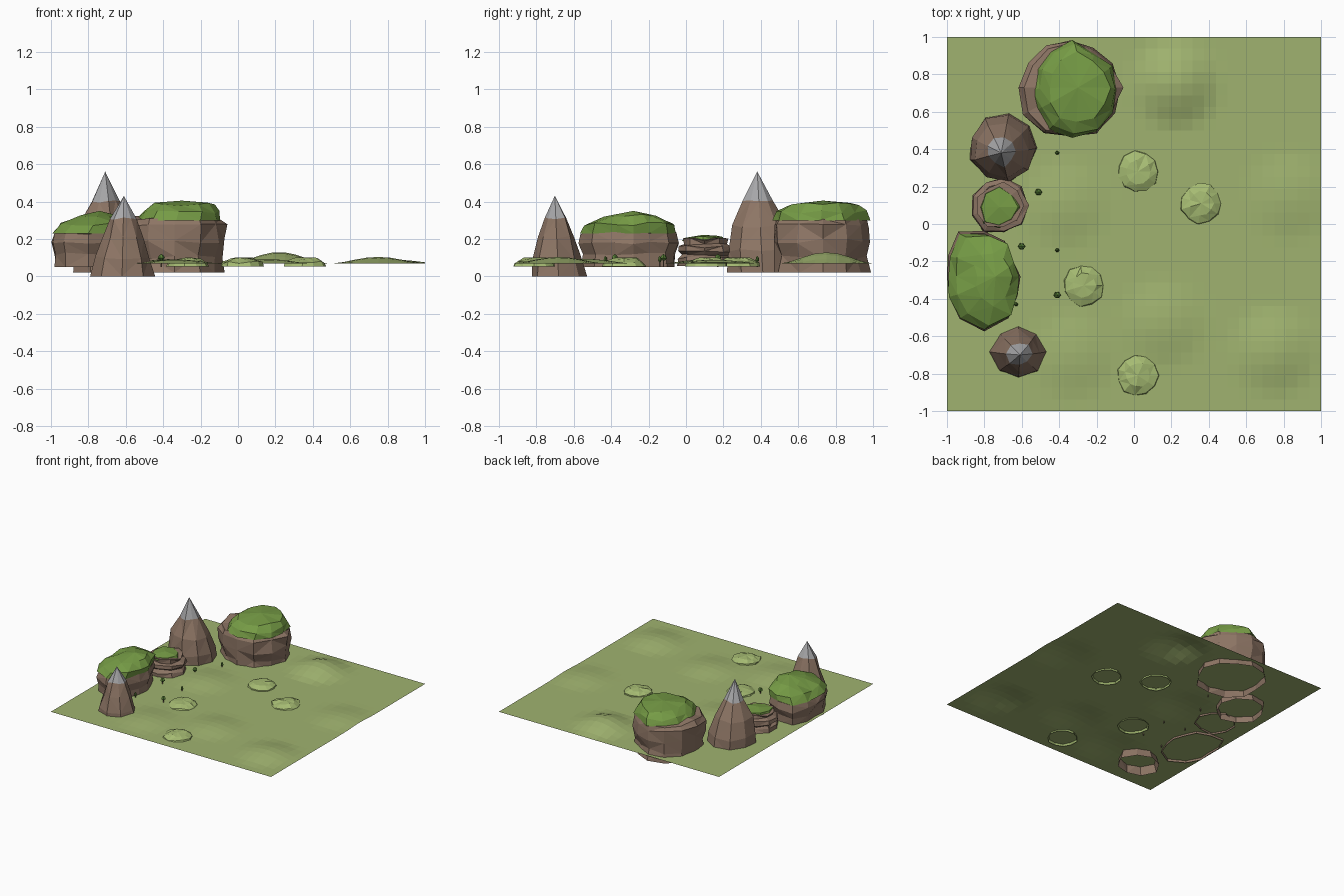
import bpy, bmesh, math, random
from mathutils import Vector

cube = bpy.data.objects.get("Cube")
if cube:
    bpy.data.objects.remove(cube, do_unlink=True)


def material(name, r, g, b):
    mat = bpy.data.materials.new(name)
    mat.use_nodes = True
    mat.diffuse_color = (r, g, b, 1)
    shader = next(n for n in mat.node_tree.nodes if n.type == 'BSDF_PRINCIPLED')
    shader.inputs["Base Color"].default_value = (r, g, b, 1)
    return mat


MEADOW = material("meadow green", .35, .45, .16)
MOUND = material("mound green", .38, .50, .17)
GRASS = material("cliff grass", .18, .33, .06)
ROCK = material("brown rock", .27, .18, .13)
STONE = material("grey summit", .40, .40, .41)
LEAF = material("plant green", .10, .22, .04)


def finish(name, bm, mats):
    bmesh.ops.recalc_face_normals(bm, faces=bm.faces)
    mesh = bpy.data.meshes.new(name)
    bm.to_mesh(mesh)
    bm.free()
    for mat in mats:
        mesh.materials.append(mat)
    obj = bpy.data.objects.new(name, mesh)
    bpy.context.collection.objects.link(obj)
    return obj


def loft(name, centre, radii, rings, tip, mats, jitter=.01, seed=1, split=None):
    """Stack (scale, z) rings of an outline given as radii, closed by a tip.
    Open below; faces from ring number `split` upwards take the second colour."""
    rng = random.Random(seed)
    n = len(radii)
    bm = bmesh.new()
    tip_at = Vector(tip)
    low, high = rings[0][1], tip[2]
    levels = []
    for scale, z in rings:
        lean = ((z - low) / (high - low)) if high > low else 0
        cx = centre[0] + (tip_at.x - centre[0]) * lean
        cy = centre[1] + (tip_at.y - centre[1]) * lean
        level = []
        for i, r in enumerate(radii):
            a = math.tau * i / n
            d = r * scale + rng.uniform(-jitter, jitter)
            dz = rng.uniform(-jitter, jitter) if z > low else 0
            level.append(bm.verts.new((cx + d * math.cos(a), cy + d * math.sin(a), z + dz)))
        levels.append(level)
    top = bm.verts.new(tip_at)
    for k, level in enumerate(levels):
        for i in range(n):
            j = (i + 1) % n
            if k + 1 < len(levels):
                up = levels[k + 1]
                face = bm.faces.new((level[i], level[j], up[j], up[i]))
            else:
                face = bm.faces.new((level[i], level[j], top))
            face.material_index = int(split is not None and k >= split)
    bmesh.ops.triangulate(bm, faces=bm.faces)
    return finish(name, bm, mats)


# rolling meadow
hills = [(.22, .75, .062), (.75, -.68, .036), (.15, -.53, .026),
         (-.33, -.7, .022), (.83, .15, .022), (-.37, .11, .024)]
bm = bmesh.new()
bmesh.ops.create_grid(bm, x_segments=32, y_segments=32, size=1)
for v in bm.verts:
    v.co.z = .068
    for x, y, h in hills:
        d = math.hypot(v.co.x - x, v.co.y - y) / .26
        if d < 1:
            v.co.z += h * (1 - d * d) ** 2
finish("meadow", bm, [MEADOW])

# low grassy mounds
for i, (x, y) in enumerate([(.02, .28), (.36, .11), (-.27, -.33), (.02, -.81)]):
    loft(f"mound_{i + 1}", (x, y), [.115] * 11, [(1, .052), (.93, .075), (.55, .095)],
         (x, y, .102), [MOUND], .007, i + 3)

# large back cliff
back = [.28, .26, .24, .26, .27, .27, .27, .30, .28, .27, .28, .27]
loft("back_cliff", (-.34, .73), back,
     [(.95, .02), (.92, .10), (.98, .19), (.99, .27), (.9, .31)],
     (-.34, .73, .33), [ROCK], .012, 5)
back_cap = [.24, .24, .23, .26, .24, .22, .21, .22, .25, .26, .26, .25]
loft("back_cliff_grass", (-.33, .72), back_cap,
     [(1, .30), (.93, .345), (.72, .385)], (-.3, .73, .405), [GRASS], .01, 8)

# side cliff
side = [.19, .18, .22, .24, .28, .22, .19, .22, .26, .30, .26, .20]
loft("side_cliff", (-.8, -.28), side,
     [(.93, .05), (.92, .12), (1, .18), (.96, .23)],
     (-.8, -.28, .25), [ROCK], .008, 12)
loft("side_cliff_grass", (-.8, -.28), side,
     [(.97, .23), (.88, .28), (.5, .325)], (-.74, -.28, .35), [GRASS], .01, 4)

# small layered cliff
loft("ledge_cliff", (-.72, .1), [.16, .15, .16, .14, .16, .15, .165, .15, .16],
     [(1, .055), (.95, .10), (.8, .115), (1, .135), (.95, .16), (.76, .175), (.8, .2)],
     (-.72, .1, .21), [ROCK], .008, 9)
loft("ledge_cliff_grass", (-.72, .09), [.11, .1, .12, .11, .1, .12, .11, .1],
     [(1, .19), (.9, .212)], (-.72, .09, .222), [GRASS], .006, 2)

# pointed peaks with bare summits
loft("tall_peak", (-.7, .41), [.18, .18, .19, .19, .18, .19, .18, .19, .18],
     [(1, .02), (.96, .14), (.78, .27), (.43, .4)], (-.71, .38, .56),
     [ROCK, STONE], .009, 6, 3)
loft("short_peak", (-.62, -.68), [.18, .16, .15, .16, .17, .16, .15, .16],
     [(1, 0), (.84, .1), (.65, .21), (.4, .31)], (-.61, -.7, .43),
     [ROCK, STONE], .009, 7, 3)


# small plants: thin stem under a faceted crown
def plant(name, x, y, radius, bottom, height):
    loft(name + "_stem", (x, y), [.004] * 5, [(1, .05), (.8, bottom + .01)],
         (x, y, bottom + .015), [ROCK], 0)
    loft(name + "_crown", (x, y), [radius] * 6,
         [(.3, bottom), (1, bottom + height * .35), (.7, bottom + height * .75)],
         (x, y, bottom + height), [LEAF], radius * .1)


for i, (x, y) in enumerate([(-.51, .17), (-.6, -.12), (-.41, -.38)]):
    plant(f"bush_{i + 1}", x, y, .019, .085, .035)
for i, (x, y) in enumerate([(-.41, .38), (-.41, -.14), (-.63, -.43)]):
    plant(f"sapling_{i + 1}", x, y, .011, .075, .035)
